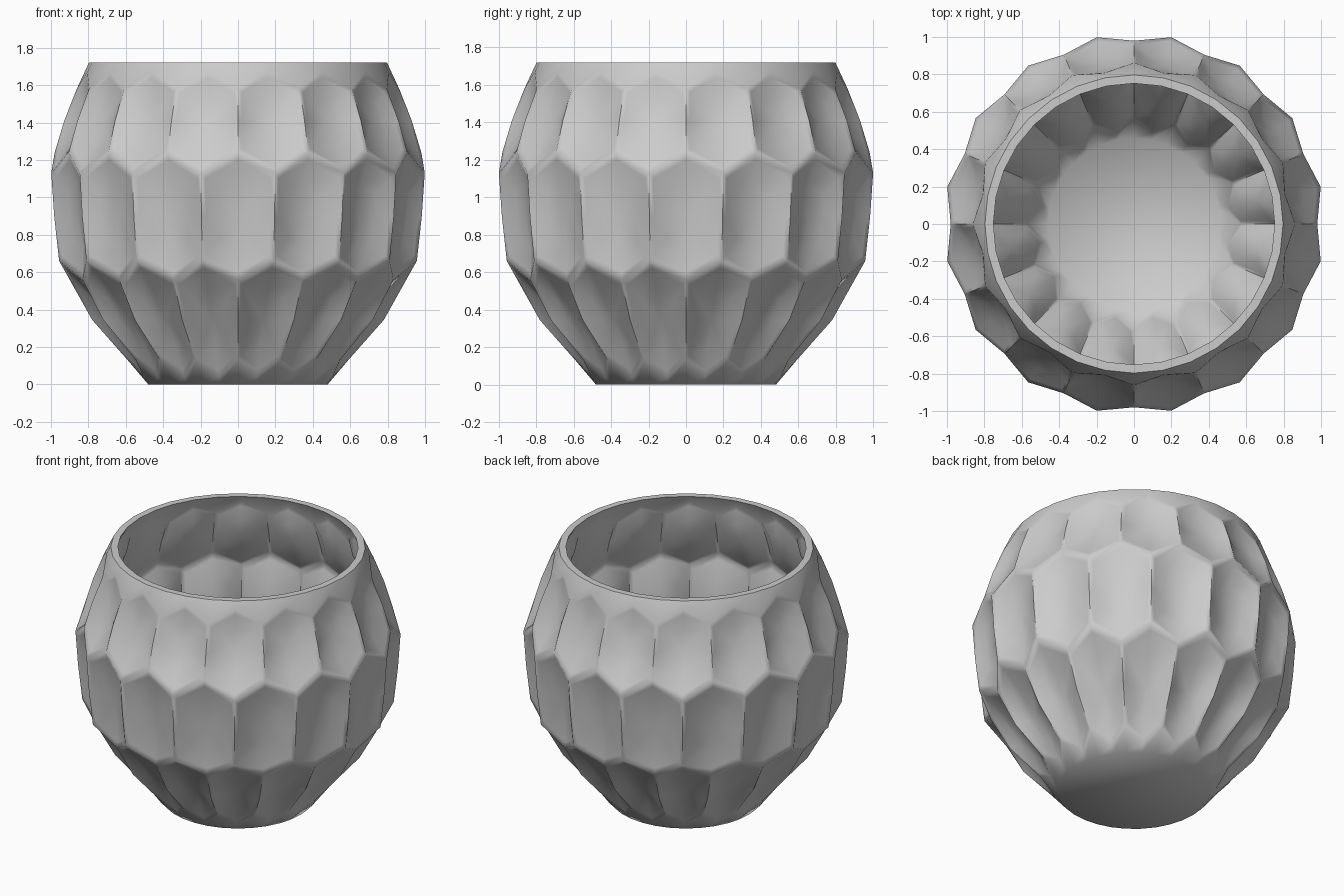
import bpy, bmesh, math
from mathutils import Vector

if "Cube" in bpy.data.objects:
    bpy.data.objects.remove(bpy.data.objects["Cube"])

N = 32          # columns: 16 facets per row, rows staggered by one column
HEIGHT = 1.72

bm = bmesh.new()


def shell(inner):
    """One skin of the pot; the inner skin is the same shape pulled in."""
    def ring(even, odd):
        verts = []
        for i in range(N):
            r, z = odd if i % 2 else even
            if inner:
                k = 1 - z / HEIGHT
                r -= 0.045 - 0.025 * k
                z += 0.04 * k
            a = -math.pi / 2 + 2 * math.pi * i / N
            verts.append(bm.verts.new((r * math.cos(a), r * math.sin(a), z)))
        return verts

    def face(vs):
        bm.faces.new(vs[::-1] if inner else vs)

    def strip(lo, hi):
        for i in range(N):
            j = (i + 1) % N
            face([lo[i], lo[j], hi[j], hi[i]])

    def dent(loop, steps, depth):
        # concave facet: nested loops sinking towards the middle
        c = sum((v.co for v in loop), Vector()) / len(loop)
        out = Vector((c.x, c.y, 0)).normalized()
        n, prev = len(loop), loop
        for t, d in steps:
            cur = [bm.verts.new(v.co.lerp(c, t) - out * d * depth) for v in loop]
            for i in range(n):
                j = (i + 1) % n
                face([prev[i], prev[j], cur[j], cur[i]])
            prev = cur
        mid = bm.verts.new(c - out * depth)
        for i in range(n):
            face([prev[i], prev[(i + 1) % n], mid])

    def row(lo, hi, ridge, start, depth):
        # ridge verts only exist between neighbouring facets
        m = {}
        for i in range(1 - start, N, 2):
            v = hi[i].co.lerp(lo[i].co, 0.5)
            v += Vector((v.x, v.y, 0)).normalized() * ridge
            m[i] = bm.verts.new(v)
        for c in range(start, N, 2):
            l, r = (c - 1) % N, (c + 1) % N
            dent([lo[l], lo[c], lo[r], m[r], hi[r], hi[c], hi[l], m[l]],
                 [(0.12, 0.2), (0.5, 0.85)], depth)

    # zigzag boundaries between the rows, (radius, z) for even and odd columns
    base = ring((0.48, 0), (0.48, 0))
    b0 = ring((0.59, 0.13), (0.515, 0.04))
    b1 = ring((0.90, 0.56), (0.975, 0.66))
    b2 = ring((0.98, 1.24), (1.018, 1.13))
    b3 = ring((0.862, 1.58), (0.822, 1.67))
    rim = ring((0.797, HEIGHT), (0.797, HEIGHT))

    face(base[::-1])
    strip(base, b0)
    row(b0, b1, 0.035, 1, 0.045)
    row(b1, b2, 0.005, 0, 0.045)
    row(b2, b3, 0.008, 1, 0.045)
    strip(b3, rim)
    return rim


outer_rim = shell(False)
inner_rim = shell(True)

# flat lip joining the two skins
for i in range(N):
    j = (i + 1) % N
    bm.faces.new([outer_rim[i], outer_rim[j], inner_rim[j], inner_rim[i]])

bmesh.ops.recalc_face_normals(bm, faces=bm.faces[:])
mesh = bpy.data.meshes.new("faceted_pot")
bm.to_mesh(mesh)
bm.free()

pot = bpy.data.objects.new("faceted_pot", mesh)
bpy.context.collection.objects.link(pot)
bpy.context.view_layer.objects.active = pot
pot.select_set(True)
bpy.ops.object.shade_smooth_by_angle(angle=math.radians(60))
